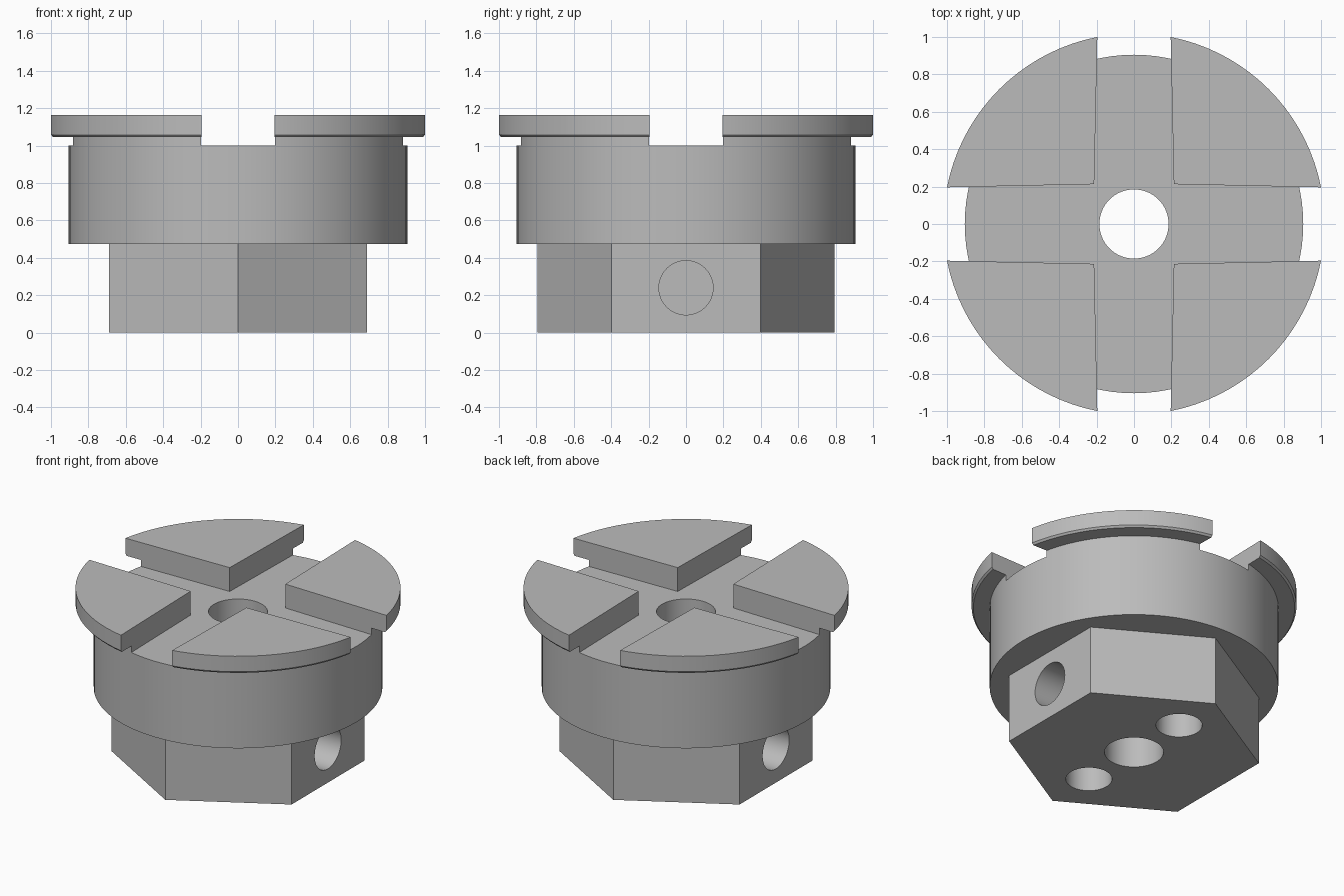
import bpy, bmesh, math
from mathutils import Matrix

cube = bpy.data.objects.get("Cube")
if cube:
    bpy.data.objects.remove(cube, do_unlink=True)

steel = bpy.data.materials.new("plain grey steel")
steel.use_nodes = True
grey = (0.5, 0.5, 0.5, 1)
steel.diffuse_color = grey
steel.node_tree.nodes["Principled BSDF"].inputs["Base Color"].default_value = grey


def ring(radius, count=96, turn=0.0):
    return [(radius * math.cos(turn + math.tau * i / count),
             radius * math.sin(turn + math.tau * i / count)) for i in range(count)]


def loft(name, sections, matrix=Matrix()):
    """Closed solid through a stack of (outline, height) sections."""
    bm = bmesh.new()
    rows = [[bm.verts.new((x, y, z)) for x, y in outline] for outline, z in sections]
    count = len(rows[0])
    for low, high in zip(rows, rows[1:]):
        for i in range(count):
            j = (i + 1) % count
            bm.faces.new((low[i], low[j], high[j], high[i]))
    bm.faces.new(rows[0][::-1])
    bm.faces.new(rows[-1])
    bm.transform(matrix)
    bmesh.ops.recalc_face_normals(bm, faces=bm.faces[:])
    mesh = bpy.data.meshes.new(name)
    bm.to_mesh(mesh)
    bm.free()
    mesh.materials.append(steel)
    obj = bpy.data.objects.new(name, mesh)
    bpy.context.scene.collection.objects.link(obj)
    return obj


def combine(target, other, operation):
    """Apply one boolean and discard the helper solid."""
    other.hide_render = True
    mod = target.modifiers.new("combine", 'BOOLEAN')
    mod.operation = operation
    mod.solver = 'EXACT'
    mod.object = other
    bpy.context.view_layer.update()
    result = target.evaluated_get(bpy.context.evaluated_depsgraph_get())
    mesh = bpy.data.meshes.new_from_object(result)
    target.modifiers.clear()
    target.data = mesh
    bpy.data.objects.remove(other, do_unlink=True)


# Round drum with an overhanging rim
body = loft("drum_with_hex_base", [
    (ring(0.905), 0.475), (ring(0.905), 1.045), (ring(1.008), 1.045),
    (ring(1.019), 1.058), (ring(1.019), 1.165)])

# Hexagonal base, flats facing left and right
hex_base = loft("hex_base", [(ring(0.795, 6, math.pi / 6), 0),
                             (ring(0.795, 6, math.pi / 6), 0.6)])
combine(body, hex_base, 'UNION')

# Crossed slots that leave four jaws, slightly wider at the middle
cross = []
for k in range(4):
    c, s = round(math.cos(k * math.pi / 2)), round(math.sin(k * math.pi / 2))
    for x, y in ((1.1, -0.194), (1.1, 0.194), (0.213, 0.213)):
        cross.append((x * c - y * s, x * s + y * c))
combine(body, loft("slot_cutter", [(cross, 1.0), (cross, 1.3)]), 'DIFFERENCE')

# Central through bore
bore = ring(0.185, 64)
combine(body, loft("bore_cutter", [(bore, -0.1), (bore, 1.3)]), 'DIFFERENCE')

# Blind holes in the two side flats and in the underside
drill = ring(0.145, 48)
for side in (-1, 1):
    place = Matrix.Translation((0, 0, 0.24)) @ Matrix.Rotation(side * math.pi / 2, 4, 'Y')
    combine(body, loft("side_drill", [(drill, 0.36), (drill, 0.9)], place), 'DIFFERENCE')
    place = Matrix.Translation((0, side * 0.44, 0))
    combine(body, loft("bottom_drill", [(drill, -0.1), (drill, 0.35)], place), 'DIFFERENCE')

# Smooth curved walls, crisp edges
bpy.ops.object.select_all(action='DESELECT')
body.select_set(True)
bpy.context.view_layer.objects.active = body
bpy.ops.object.shade_smooth_by_angle(angle=math.radians(30))
